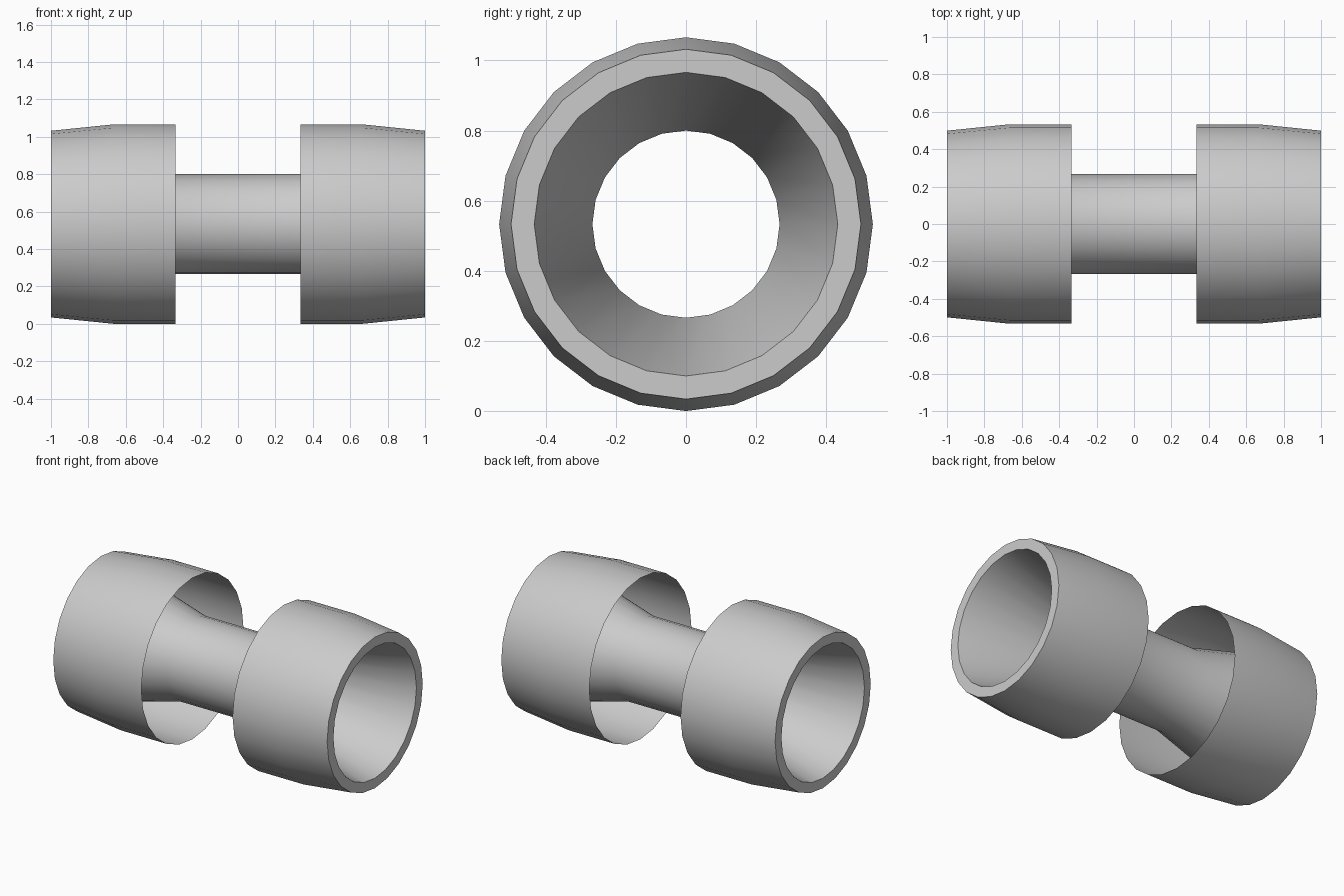
import bpy
import math

SIDES = 24
OUTER = 0.533          # largest radius, also the height of the axis
TUBE = 0.267           # radius of the narrow middle tube
STEP = 1 / 3           # end of the straight tube and inner edge of the collars

cube = bpy.data.objects.get("Cube")
if cube:
    bpy.data.objects.remove(cube, do_unlink=True)

# Single grey material
grey = bpy.data.materials.new("light grey")
grey.use_nodes = True
colour = (0.6, 0.6, 0.6, 1)
grey.diffuse_color = colour
grey.node_tree.nodes["Principled BSDF"].inputs["Base Color"].default_value = colour


def lathe(name, profile):
    """Turn a list of (x, radius) points around the x axis."""
    verts, faces = [], []
    for x, r in profile:
        for i in range(SIDES):
            a = math.tau * i / SIDES
            verts.append((x, r * math.cos(a), OUTER + r * math.sin(a)))
    for k in range(len(profile) - 1):
        for i in range(SIDES):
            j = (i + 1) % SIDES
            a, b = k * SIDES, (k + 1) * SIDES
            faces.append((a + i, a + j, b + j, b + i))
    mesh = bpy.data.meshes.new(name)
    mesh.from_pydata(verts, [], faces)
    mesh.flip_normals()
    mesh.materials.append(grey)
    obj = bpy.data.objects.new(name, mesh)
    bpy.context.collection.objects.link(obj)
    bpy.ops.object.select_all(action="DESELECT")
    obj.select_set(True)
    bpy.context.view_layer.objects.active = obj
    bpy.ops.object.shade_smooth_by_angle(angle=math.radians(30))
    return obj


# Open tube, flaring towards both ends; its faces look in at the bore
lathe("flared_tube", [(1, 0.433), (STEP, TUBE), (-STEP, TUBE), (-1, 0.433)])

# Collars: thin sleeve tapering outwards, closed by a flat end ring
collar = [(STEP, OUTER), (2 * STEP, OUTER), (1, 0.499), (1, 0.433)]
lathe("left_collar", collar)
lathe("right_collar", [(-x, r) for x, r in reversed(collar)])
